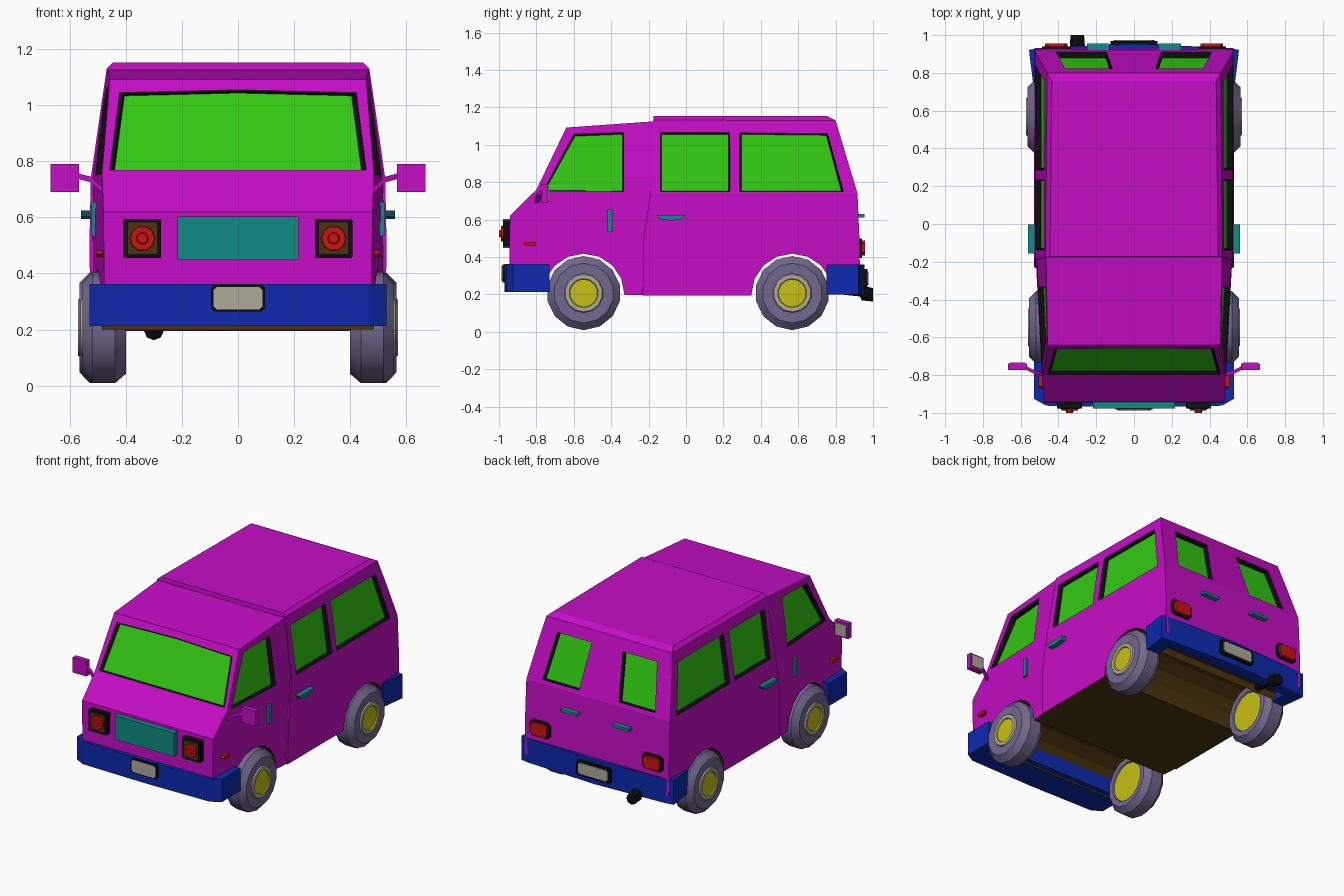
import bpy, bmesh, math
from mathutils import Vector

if "Cube" in bpy.data.objects:
    bpy.data.objects.remove(bpy.data.objects["Cube"])

COLORS = {
    "magenta paint": (.56, .004, .56), "green glass": (.032, .58, .006),
    "blue bumper": (.004, .023, .43), "teal trim": (.005, .26, .24),
    "violet grey rubber": (.17, .14, .27), "yellow hub": (.58, .53, .007),
    "red lamp": (.6, .006, .006), "brown underside": (.07, .035, .004),
    "light grey": (.43, .40, .33), "black trim": (.004, .004, .004)}
MATS = []
for name, c in COLORS.items():
    m = bpy.data.materials.new(name)
    m.diffuse_color = (*c, 1)
    m.use_nodes = True
    m.node_tree.nodes["Principled BSDF"].inputs["Base Color"].default_value = m.diffuse_color
    MATS.append(m)
PAINT, GLASS, BLUE, TEAL, RUBBER, YELLOW, RED, BROWN, GREY, BLACK = range(10)


def finish(name, bm, smooth=False):
    bmesh.ops.recalc_face_normals(bm, faces=bm.faces)
    me = bpy.data.meshes.new(name)
    bm.to_mesh(me)
    bm.free()
    for m in MATS:
        me.materials.append(m)
    ob = bpy.data.objects.new(name, me)
    bpy.context.collection.objects.link(ob)
    if smooth:
        bpy.context.view_layer.objects.active = ob
        ob.select_set(True)
        bpy.ops.object.shade_smooth_by_angle(angle=math.radians(35))
        ob.select_set(False)
    return ob


def add_loft(bm, rings, mat, cap=None):
    """Skin equal rings of points and close both ends; cap colours the first end."""
    vs = [[bm.verts.new(p) for p in r] for r in rings]
    n = len(vs[0])
    faces = [bm.faces.new((a[i], a[(i + 1) % n], b[(i + 1) % n], b[i]))
             for a, b in zip(vs, vs[1:]) for i in range(n)]
    first = bm.faces.new(vs[0])
    faces += [first, bm.faces.new(vs[-1])]
    for f in faces:
        f.material_index = mat
    if cap is not None:
        first.material_index = cap


def solid(name, rings, mat, smooth=False):
    bm = bmesh.new()
    add_loft(bm, rings, mat)
    return finish(name, bm, smooth)


def box(name, x, y, z, mat):
    ring = lambda h: [(x[0], y[0], h), (x[1], y[0], h), (x[1], y[1], h), (x[0], y[1], h)]
    return solid(name, [ring(z[0]), ring(z[1])], mat)


def plate(name, cx, cz, w, h, y0, y1, mat, cut=.012):
    """Upright plate with clipped corners."""
    o = [(w, h - cut), (w - cut, h), (cut - w, h), (-w, h - cut),
         (-w, cut - h), (cut - w, -h), (w - cut, -h), (w, cut - h)]
    return solid(name, [[(cx + a, y, cz + b) for a, b in o] for y in (y0, y1)], mat)


def add_window(bm, pts, normal, depth=.03):
    """Tapered recess cutter: glass floor, black walls."""
    n = Vector(normal).normalized()
    pts = [Vector(p) for p in pts]
    c = sum(pts, Vector()) / len(pts)
    add_loft(bm, [[p - n * depth for p in pts],
                  [c + (p - c) * 1.08 + n * depth for p in pts]], BLACK, GLASS)


def add_arch(bm, cy, end):
    """Wheel well cutter, open toward the given end of the body."""
    s = 1 if end > 0 else -1
    prof = [(cy - s * .218, -.1)]
    for i in range(9):
        a = math.pi * i / 8
        prof.append((cy - s * .218 * math.cos(a), .2 + .218 * math.sin(a)))
    prof += [(cy + s * .218, .25), (end, .25), (end, -.1)]
    add_loft(bm, [[(x, y, z) for y, z in prof] for x in (-.8, .8)], BROWN)


def body(name, levels, cutter_bm):
    """Stack of four-cornered levels: front (x, y, z) and back (x, y, z)."""
    rings = [[(-fx, fy, fz), (fx, fy, fz), (bx, by, bz), (-bx, by, bz)]
             for fx, fy, fz, bx, by, bz in levels]
    ob = solid(name, rings, PAINT)
    cutter = finish("cutter", cutter_bm)
    cutter.hide_render = True
    mod = ob.modifiers.new("cut", "BOOLEAN")
    mod.object, mod.operation, mod.solver = cutter, "DIFFERENCE", "EXACT"
    bpy.context.view_layer.objects.active = ob
    bpy.ops.object.modifier_apply(modifier=mod.name)
    bpy.data.objects.remove(cutter)
    for p in ob.data.polygons:  # underside
        if p.normal.z < -.9 and p.center.z < .22:
            p.material_index = BROWN


# Cab with windscreen, door windows and front wheel wells
cut = bmesh.new()
add_arch(cut, -.547, -1.1)
screen = [(-.44, .775), (.44, .775), (.405, 1.04), (0, 1.05), (-.405, 1.04)]
add_window(cut, [(x, -.80 + (z - .76) * .485, z) for x, z in screen], (0, -.33, .16), .015)
door = [(-.755, .76), (-.34, .757), (-.34, 1.06), (-.595, 1.05)]
for s in (-1, 1):
    add_window(cut, [(s * (.515 - .14 * (z - .76) + .045 * (y + .2)), y, z) for y, z in door],
               (s, -.045, .14))
body("cab", [(.475, -.945, .197, .522, -.15, .197), (.48, -.942, .62, .522, -.15, .62),
             (.485, -.80, .76, .517, -.15, .76), (.457, -.64, 1.092, .466, -.15, 1.127)], cut)

# Passenger box with side windows, rear door windows and rear wheel wells
cut = bmesh.new()
add_arch(cut, .568, 1.1)
middle = [(-.13, .757), (.227, .757), (.227, 1.06), (-.13, 1.06)]
rear = [(.296, .757), (.83, .757), (.75, 1.055), (.296, 1.06)]
back = [(.15, .77), (.405, .77), (.36, 1.05), (.12, 1.05)]
for s in (-1, 1):
    for win in (middle, rear):
        add_window(cut, [(s * (.525 - .146 * (z - .74)), y, z) for y, z in win], (s, 0, .146))
    add_window(cut, [(s * x, .917 - .3 * (z - .74), z) for x, z in back], (0, 1, .3))
body("passenger_box", [(.525, -.232, .195, .525, .932, .195), (.53, -.227, .5, .527, .927, .5),
                       (.525, -.19, .74, .525, .917, .74), (.491, -.18, .976, .488, .846, .976),
                       (.468, -.175, 1.132, .46, .80, 1.13),
                       (.445, -.173, 1.153, .435, .757, 1.153)], cut)

# Bumpers
front = [(.53, -.73), (.53, -.925), (.465, -.962), (0, -.97)]
front += [(-x, y) for x, y in front[-2::-1]]
solid("front_bumper", [[(x, y, z) for x, y in front] for z in (.212, .362)], BLUE)
tail = [(.45, .87), (.45, .75), (.535, .75), (.556, .922), (.5, .932), (0, .955)]
tail += [(-x, y) for x, y in tail[-2::-1]]
solid("rear_bumper", [[(x, y, z) for x, y in tail] for z in (.2, .36)], BLUE)

# Number plates
plate("front_plate_frame", 0, .312, .097, .048, -.96, -.982, BLACK)
plate("front_plate", 0, .312, .088, .040, -.97, -.987, GREY)
plate("rear_plate_frame", 0, .287, .125, .05, .94, .970, BLACK)
plate("rear_plate", 0, .287, .108, .036, .95, .975, GREY)

# Grille and exhaust
box("grille", (-.216, .216), (-.978, -.93), (.448, .604), TEAL)
pipe = [[(-.3 + r * math.cos(k * math.pi / 4), y, z + r * math.sin(k * math.pi / 4))
         for k in range(8)] for y, z, r in ((.80, .225, .022), (.93, .215, .026),
                                            (.94, .208, .04), (1.0, .198, .036))]
solid("exhaust", pipe, BLACK)


def wheel(name, cx, cy, s):
    # outline as (offset outward, radius), with the colour of the band that follows
    prof = [(-.07, .001, YELLOW), (-.07, .125, RUBBER), (-.078, .13, RUBBER), (-.078, .165, RUBBER),
            (-.04, .198, RUBBER), (.04, .198, RUBBER), (.077, .16, RUBBER), (.075, .105, GREY),
            (.083, .1, GREY), (.083, .078, YELLOW), (.076, .074, YELLOW), (.078, .001, YELLOW)]
    bm = bmesh.new()
    n = 14
    rings = [[bm.verts.new((cx + s * o, cy + r * math.sin(k * math.tau / n),
                            .207 + r * math.cos(k * math.tau / n))) for k in range(n)]
             for o, r, _ in prof]
    for i, (a, b) in enumerate(zip(rings, rings[1:])):
        for k in range(n):
            f = bm.faces.new((a[k], a[(k + 1) % n], b[(k + 1) % n], b[k]))
            f.material_index = prof[i][2]
    for r in (rings[0], rings[-1]):
        bm.faces.new(r).material_index = YELLOW
    finish(name, bm, True)


def disc(name, cx, cz, r0, r1, y0, y1, mat):
    solid(name, [[(cx + r * math.cos(k * math.pi / 5), y, cz + r * math.sin(k * math.pi / 5))
                  for k in range(10)] for y, r in ((y0, r0), (y1, r1))], mat)


for s, side in ((-1, "left"), (1, "right")):
    wheel(side + "_front_wheel", s * .478, -.547, s)
    wheel(side + "_rear_wheel", s * .488, .568, s)

    # Headlight: black frame, brown bezel, round red lamp
    hx = s * .341
    plate(side + "_headlight_frame", hx, .525, .067, .07, -.93, -.976, BLACK, .004)
    plate(side + "_headlight_bezel", hx, .525, .052, .056, -.96, -.979, BROWN, .004)
    disc(side + "_headlight", hx, .525, .047, .043, -.97, -.988, RED)
    disc(side + "_headlight_centre", hx, .525, .024, .018, -.98, -1.0, RED)

    # Tail light
    plate(side + "_tail_light_frame", s * .412, .447, .074, .052, .91, .940, BLACK, .018)
    plate(side + "_tail_light", s * .412, .447, .060, .040, .92, .956, RED, .016)

    # Handles and side marker
    box(side + "_rear_door_handle", (s * .13, s * .25), (.90, .955), (.612, .63), TEAL)
    grip = [(-.157, .625), (-.003, .625), (-.02, .603), (-.08, .595), (-.14, .603)]
    solid(side + "_sliding_door_handle",
          [[(s * x, y, z) for y, z in grip] for x in (.51, .56)], TEAL)
    box(side + "_cab_door_handle", (s * .48, s * .522), (-.42, -.392), (.533, .655), TEAL)
    mark = [(-.872, .47), (-.86, .482), (-.805, .48), (-.805, .46), (-.85, .458)]
    solid(side + "_side_marker", [[(s * x, y, z) for y, z in mark] for x in (.47, .506)], RED)

    # Wing mirror with bent arm
    box(side + "_mirror", (s * .567, s * .668), (-.772, -.738), (.69, .79), PAINT)
    box(side + "_mirror_glass", (s * .578, s * .657), (-.74, -.733), (.702, .778), GREY)
    arm = [(.475, -.80, .69), (.525, -.785, .735), (.58, -.757, .75)]
    solid(side + "_mirror_arm",
          [[(s * x, y + a, z + b) for a, b in ((-.01, -.01), (.01, -.01), (.01, .01), (-.01, .01))]
           for x, y, z in arm], PAINT)
